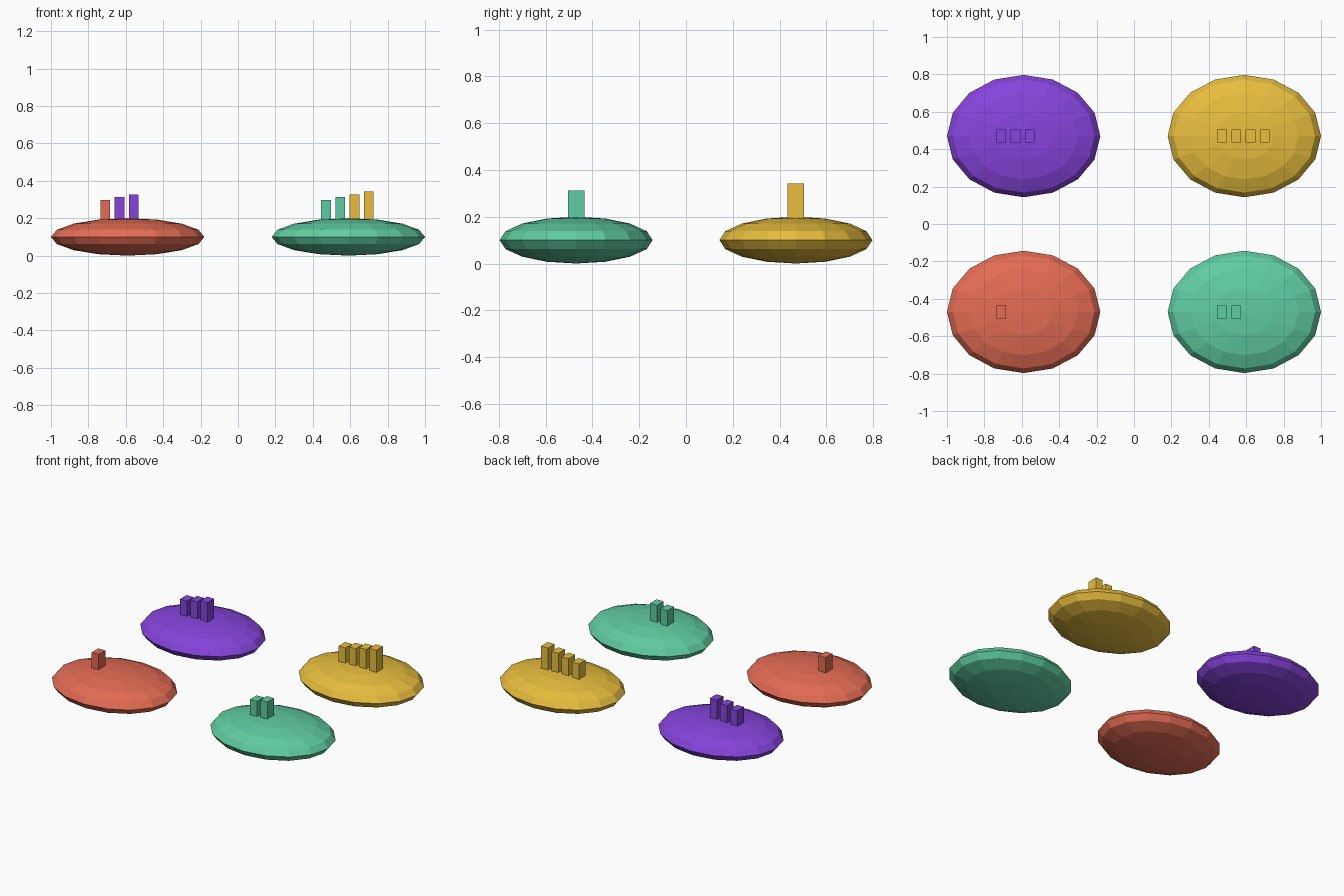
import bpy

if "Cube" in bpy.data.objects:
    bpy.data.objects.remove(bpy.data.objects["Cube"])

DX, DY = 0.59, 0.47            # pebble spacing from the centre
RADII = (0.41, 0.327, 0.1)     # pebble half sizes
BAR_W, BAR_D, BAR_STEP = 0.052, 0.07, 0.0765


def srgb(r, g, b):
    lin = lambda c: c / 12.92 if c <= 0.04045 else ((c + 0.055) / 1.055) ** 2.4
    return (lin(r / 255), lin(g / 255), lin(b / 255), 1)


def finish(name, mat, scale):
    ob = bpy.context.object
    ob.name = name
    ob.scale = scale
    ob.data.materials.append(mat)
    bpy.ops.object.transform_apply(location=False, rotation=False, scale=True)


# Four flattened pebbles, each carrying one to four counting bars
pads = [
    ("red", -DX, -DY, 1, (228, 108, 84)),
    ("green", DX, -DY, 2, (96, 205, 162)),
    ("purple", -DX, DY, 3, (134, 68, 220)),
    ("yellow", DX, DY, 4, (232, 190, 62)),
]
for color, x, y, count, rgb in pads:
    mat = bpy.data.materials.new(color)
    mat.diffuse_color = srgb(*rgb)
    mat.use_nodes = True
    mat.node_tree.nodes["Principled BSDF"].inputs["Base Color"].default_value = mat.diffuse_color
    bpy.ops.mesh.primitive_uv_sphere_add(segments=16, ring_count=8, location=(x, y, 0.1))
    finish(f"{color}_pebble", mat, RADII)
    # Bars grow slightly taller from left to right
    for i in range(count):
        bottom, top = 0.17, 0.297 + 0.0153 * i
        bpy.ops.mesh.primitive_cube_add(
            size=1, location=(x - 0.12 + BAR_STEP * i, y, (bottom + top) / 2))
        finish(f"{color}_bar_{i + 1}", mat, (BAR_W, BAR_D, top - bottom))
